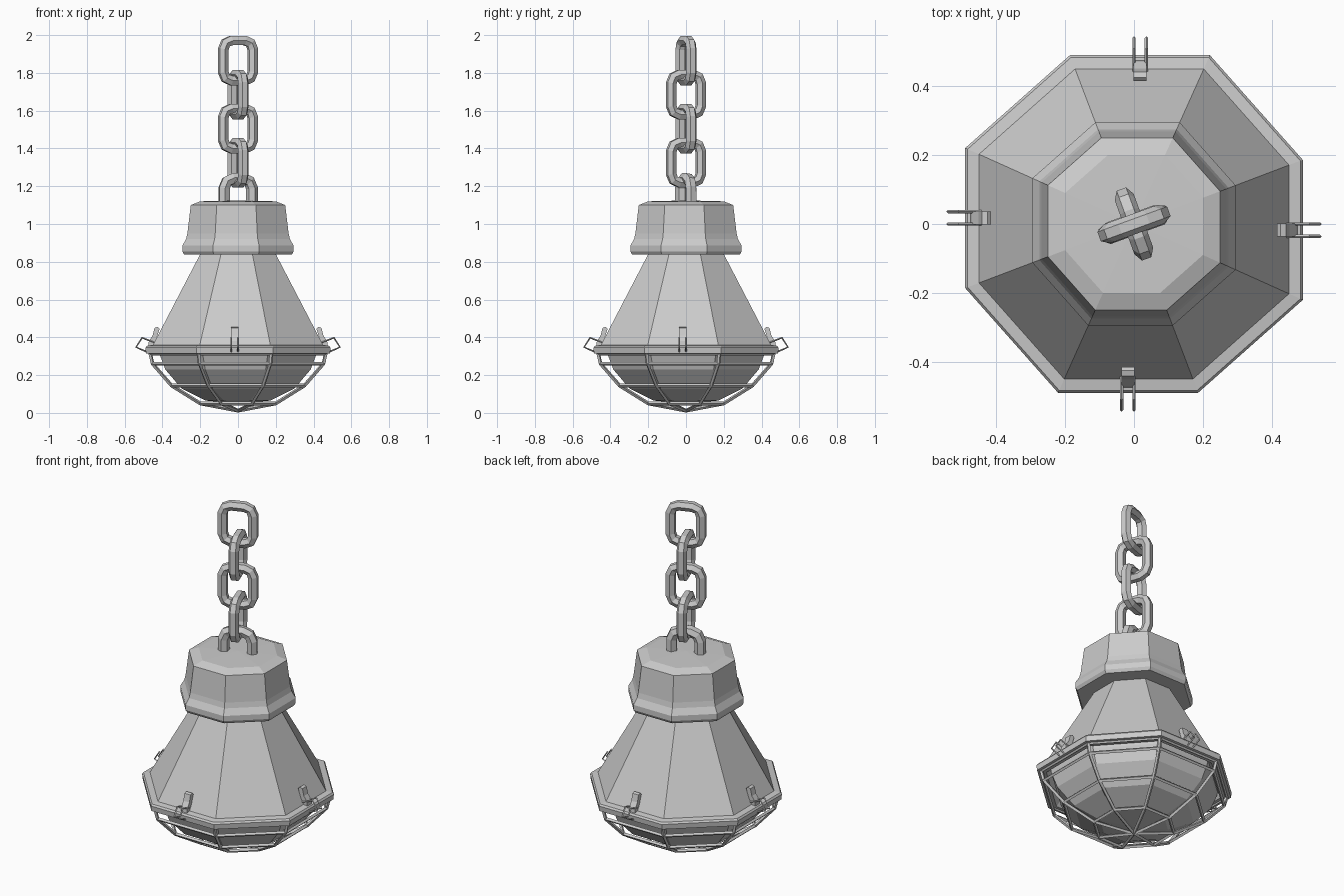
import bpy, bmesh
from math import cos, sin, pi, radians
from mathutils import Matrix, Vector

if "Cube" in bpy.data.objects:
    bpy.data.objects.remove(bpy.data.objects["Cube"])


def ring(w, z):
    """Slightly twisted octagon with half-width w."""
    pts = []
    for k in range(4):
        rot = Matrix.Rotation(-k * pi / 2, 3, 'Z')
        pts += [rot @ Vector((-.38 * w, w, z)), rot @ Vector((.45 * w, w, z))]
    return pts


def finish(bm, name):
    bmesh.ops.recalc_face_normals(bm, faces=bm.faces)
    me = bpy.data.meshes.new(name)
    bm.to_mesh(me)
    bm.free()
    ob = bpy.data.objects.new(name, me)
    bpy.context.collection.objects.link(ob)
    return ob


def lathe(name, profile):
    """Stack octagon rings; a half-width of 0 becomes a single tip."""
    bm = bmesh.new()
    rows = []
    for w, z in profile:
        rows.append([bm.verts.new((0, 0, z))] if w == 0 else
                    [bm.verts.new(p) for p in ring(w, z)])
    for a, b in zip(rows, rows[1:]):
        for i in range(8):
            j = (i + 1) % 8
            if len(a) == 1:
                bm.faces.new((a[0], b[i], b[j]))
            elif len(b) == 1:
                bm.faces.new((a[i], a[j], b[0]))
            else:
                bm.faces.new((a[i], a[j], b[j], b[i]))
    return finish(bm, name)


def tubes(name, paths, r, res):
    """Bevelled curve object; each path is (points, cyclic)."""
    cu = bpy.data.curves.new(name, 'CURVE')
    cu.dimensions = '3D'
    cu.bevel_depth = r
    cu.bevel_resolution = res
    cu.use_fill_caps = True
    for pts, cyc in paths:
        sp = cu.splines.new('POLY')
        sp.points.add(len(pts) - 1)
        for q, p in zip(sp.points, pts):
            q.co = (*p, 1)
        sp.use_cyclic_u = cyc
        sp.use_smooth = False
    ob = bpy.data.objects.new(name, cu)
    bpy.context.collection.objects.link(ob)
    return ob


# Lamp body: cap, shade with rim, glass bowl
lathe("cap", [(0, 1.125), (.2, 1.12), (.25, 1.1), (.268, .95), (.275, .92),
              (.295, .885), (.295, .855), (.285, .838), (.18, .838)])
lathe("shade", [(.19, .86), (.45, .36), (.483, .355), (.49, .345), (.487, .315),
                (.44, .31), (.42, .335)])
lathe("glass_bowl", [(.42, .34), (.415, .31), (.385, .23), (.3, .13), (.17, .065), (0, .05)])

# Wire cage: hoops and ribs
cage = [(.465, .315), (.452, .26), (.352, .145), (.2, .05), (0, .012)]
paths = [(ring(w, z), True) for w, z in cage[:4]]
rows = [ring(w, z) for w, z in cage]
paths += [([row[i] for row in rows], False) for i in range(8)]
tubes("wire_cage", paths, .01, 0)

# Clips with wire bails on the four main sides
clip = [(.44, .35), (.43, .40), (.415, .445), (.425, .455), (.442, .45),
        (.452, .41), (.472, .38), (.475, .35)]
bail = [(.475, .32), (.54, .348), (.508, .398), (.435, .37)]
bails = []
for k in range(4):
    rot = Matrix.Rotation(-k * pi / 2, 3, 'Z')
    bm = bmesh.new()
    sides = [[bm.verts.new(rot @ Vector((x, y, z))) for y, z in clip] for x in (-.002, .037)]
    for s in sides:
        bm.faces.new(s)
    n = len(clip)
    for i in range(n):
        j = (i + 1) % n
        bm.faces.new((sides[0][i], sides[0][j], sides[1][j], sides[1][i]))
    finish(bm, f"clip_{k + 1}")
    for x in (0, .036):
        bails.append(([rot @ Vector((x, y, z)) for y, z in bail], False))
tubes("clip_wires", bails, .005, 0)


# Chain: rounded links turned alternately, and a hanger loop on the cap
def corner(cx, cz, r, a0):
    return [(cx + r * cos(radians(a)), cz + r * sin(radians(a))) for a in (a0, a0 + 45, a0 + 90)]


def turned(pts, z, angle):
    rot = Matrix.Rotation(radians(angle), 3, 'Z')
    return [rot @ Vector((x, 0, z + h)) for x, h in pts]


r, hx, hz = .045, .083, .106
link = (corner(hx - r, hz - r, r, 0) + corner(r - hx, hz - r, r, 90) +
        corner(r - hx, r - hz, r, 180) + corner(hx - r, r - hz, r, 270))
for i in range(4):
    tubes(f"chain_link_{i + 1}", [(turned(link, 1.865 - .18 * i, 20 + 90 * (i % 2)), True)], .029, 1)
loop = [(.078, -.15)] + corner(.028, -.05, .05, 0) + corner(-.028, -.05, .05, 90) + [(-.078, -.15)]
tubes("hanger_loop", [(turned(loop, 1.24, 20), False)], .032, 1)
